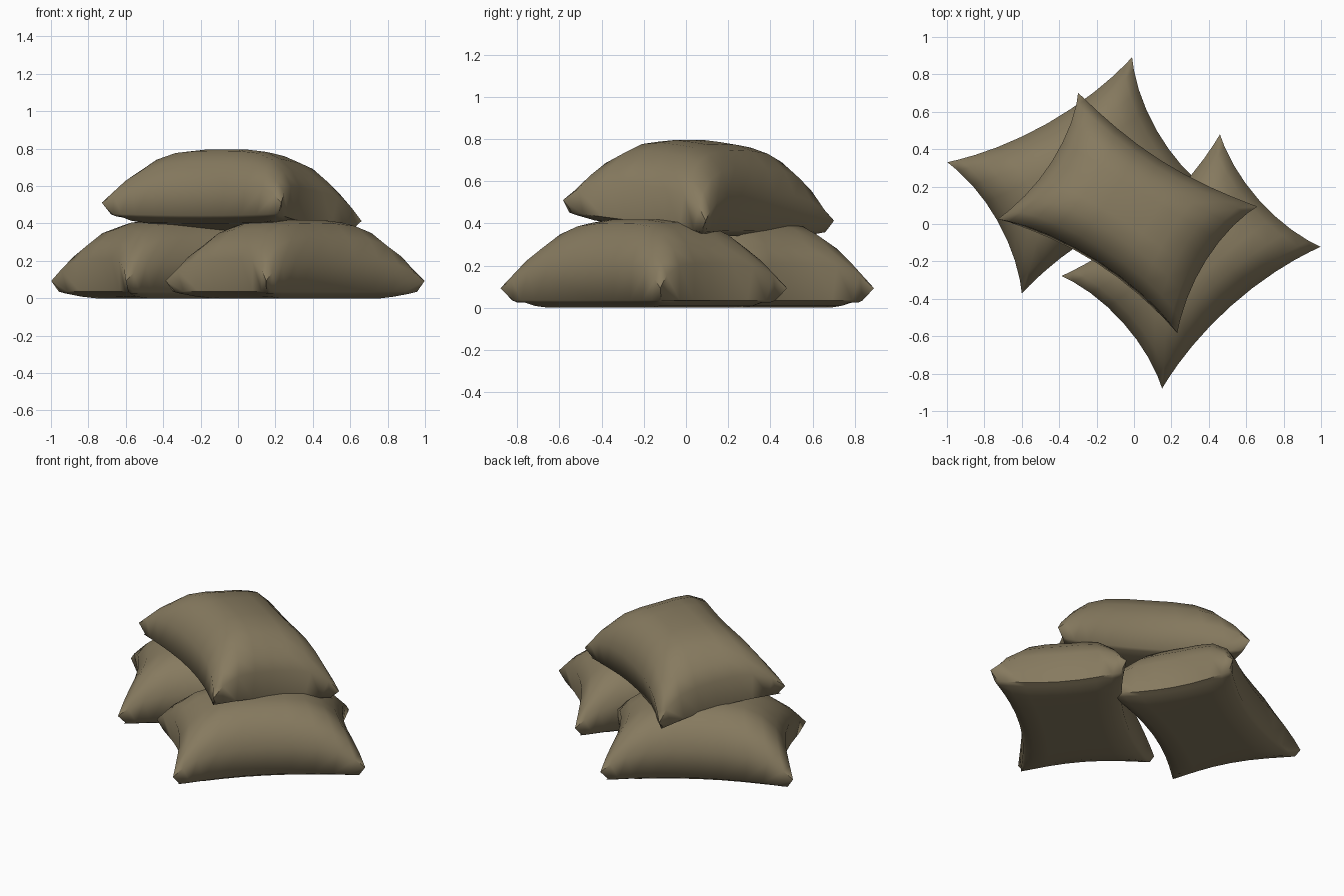
import bpy, bmesh
from math import radians, sqrt

if "Cube" in bpy.data.objects:
    bpy.data.objects.remove(bpy.data.objects["Cube"])

# Canvas material
canvas = bpy.data.materials.new("canvas")
canvas.diffuse_color = (0.24, 0.195, 0.115, 1)
canvas.use_nodes = True
canvas.node_tree.nodes["Principled BSDF"].inputs["Base Color"].default_value = canvas.diffuse_color

A = [0, 0.25, 0.5, 0.7, 0.85, 0.94, 1]     # samples along the length
B = [0, 0.28, 0.55, 0.8, 0.94, 1]          # samples along the width


def mirrored(s):
    return [-t for t in reversed(s[1:])] + s


def point(a, b, top):
    """Pincushion outline, bulging top, blunt corner noses, flat underside."""
    x = a * (0.49 + 0.078 * b * b)
    y = b * (0.32 + 0.087 * a * a)
    m = max(abs(a), abs(b))
    corner = abs(a * b) ** 6
    rim = 0.035
    if top and m < 1:
        k = 1 + 0.08 * m ** 4 + 0.04 * corner
        puff = sqrt((1 - abs(a) ** 3.8) * (1 - abs(b) ** 3.8))
        return x * k, y * k, rim + 0.385 * puff * (1 - 0.6 * corner)
    k = 0.97 - 0.03 * corner
    return x * k, y * k, rim * max(0, (m - 0.8) / 0.2)


def sandbag(name, loc, rot):
    bm = bmesh.new()
    us, vs = mirrored(A), mirrored(B)
    for top in (True, False):
        g = [[bm.verts.new(point(a, b, top)) for b in vs] for a in us]
        for i in range(len(us) - 1):
            for j in range(len(vs) - 1):
                q = [g[i][j], g[i + 1][j], g[i + 1][j + 1], g[i][j + 1]]
                bm.faces.new(q if top else q[::-1])
    # Sew the two halves along the rim
    bmesh.ops.remove_doubles(bm, verts=bm.verts, dist=0.0005)
    bmesh.ops.recalc_face_normals(bm, faces=bm.faces)
    me = bpy.data.meshes.new(name)
    bm.to_mesh(me)
    bm.free()
    me.materials.append(canvas)
    ob = bpy.data.objects.new(name, me)
    bpy.context.collection.objects.link(ob)
    ob.location = loc
    ob.rotation_euler = [radians(r) for r in rot]
    bpy.ops.object.select_all(action='DESELECT')
    ob.select_set(True)
    bpy.context.view_layer.objects.active = ob
    bpy.ops.object.shade_smooth_by_angle(angle=radians(60))


# Two bags on the ground, one resting across them
sandbag("sandbag_right", (0.305, -0.20, 0), (0, 0, 41.8))
sandbag("sandbag_left", (-0.305, 0.26, 0), (0, 0, 29.6))
sandbag("sandbag_top", (-0.04, 0.05, 0.37), (-7, 0, -32.4))
